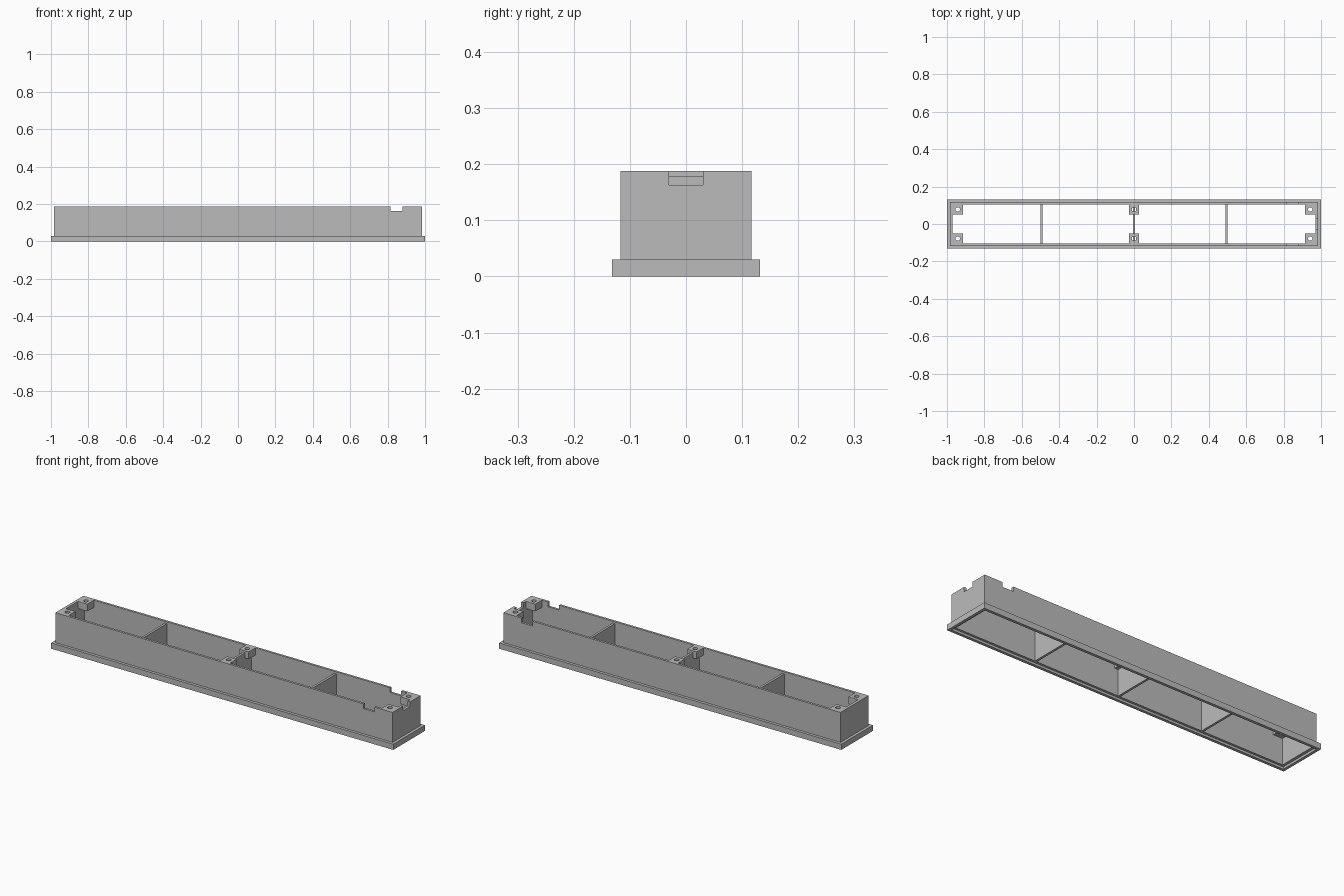
import bpy

if "Cube" in bpy.data.objects:
    bpy.data.objects.remove(bpy.data.objects["Cube"], do_unlink=True)

# Key sizes
HALF_X, HALF_Y = 0.985, 0.117
INNER_X, INNER_Y = 0.97, 0.105
FLANGE_X, FLANGE_Y, FLANGE_TOP = 1.0, 0.132, 0.03
TOP = 0.188
RECESS = 0.012
BOSS, BOSS_BASE = 0.055, 0.15
NOTCH = 0.163

grey = bpy.data.materials.new("plain grey")
grey.use_nodes = True
colour = (0.5, 0.5, 0.5, 1)
grey.diffuse_color = colour
grey.node_tree.nodes["Principled BSDF"].inputs["Base Color"].default_value = colour


def box(name, x, y, z):
    """Box from (min, max) ranges on each axis."""
    centre = [(r[0] + r[1]) / 2 for r in (x, y, z)]
    bpy.ops.mesh.primitive_cube_add(size=1, location=centre)
    ob = bpy.context.object
    ob.name = name
    ob.scale = [r[1] - r[0] for r in (x, y, z)]
    bpy.ops.object.transform_apply(location=True, rotation=False, scale=True)
    ob.data.materials.append(grey)
    return ob


def cut(target, cutter):
    """Subtract the cutter and delete it."""
    mod = target.modifiers.new("cut", "BOOLEAN")
    mod.operation = "DIFFERENCE"
    mod.solver = "EXACT"
    mod.object = cutter
    bpy.context.view_layer.objects.active = target
    bpy.ops.object.modifier_apply(modifier=mod.name)
    bpy.data.objects.remove(cutter, do_unlink=True)


def opening(z):
    return box("cutter", (-INNER_X, INNER_X), (-INNER_Y, INNER_Y), z)


# Upper walls, open top and bottom, with cable notches at one end
walls = box("walls", (-HALF_X, HALF_X), (-HALF_Y, HALF_Y), (FLANGE_TOP, TOP))
cut(walls, opening((0, 1)))
cut(walls, box("cutter", (0.815, 0.88), (-0.2, 0.2), (NOTCH, 0.3)))
cut(walls, box("cutter", (0.93, 1.1), (-0.03, 0.03), (NOTCH, 0.3)))

# Base flange with a stepped recess underneath
flange = box("base_flange", (-FLANGE_X, FLANGE_X), (-FLANGE_Y, FLANGE_Y), (0, FLANGE_TOP))
cut(flange, opening((-1, 1)))
cut(flange, box("cutter", (-HALF_X, HALF_X), (-HALF_Y, HALF_Y), (-1, RECESS)))

# Cross dividers
for name, x in (("right", -0.495), ("middle", 0), ("left", 0.495)):
    box(name + "_divider", (x - 0.006, x + 0.006), (-INNER_Y, INNER_Y), (RECESS, 0.178))

# Screw bosses at the ends and the middle
for name, x in (("right", BOSS / 2 - INNER_X), ("middle", 0), ("left", INNER_X - BOSS / 2)):
    for side, sign in (("front", -1), ("back", 1)):
        y = sign * (INNER_Y - BOSS / 2)
        boss = box(f"{name}_{side}_boss", (x - BOSS / 2, x + BOSS / 2),
                   (y - BOSS / 2, y + BOSS / 2), (BOSS_BASE, TOP))
        bpy.ops.mesh.primitive_cylinder_add(vertices=24, radius=0.012, depth=0.2, location=(x, y, TOP))
        cut(boss, bpy.context.object)
